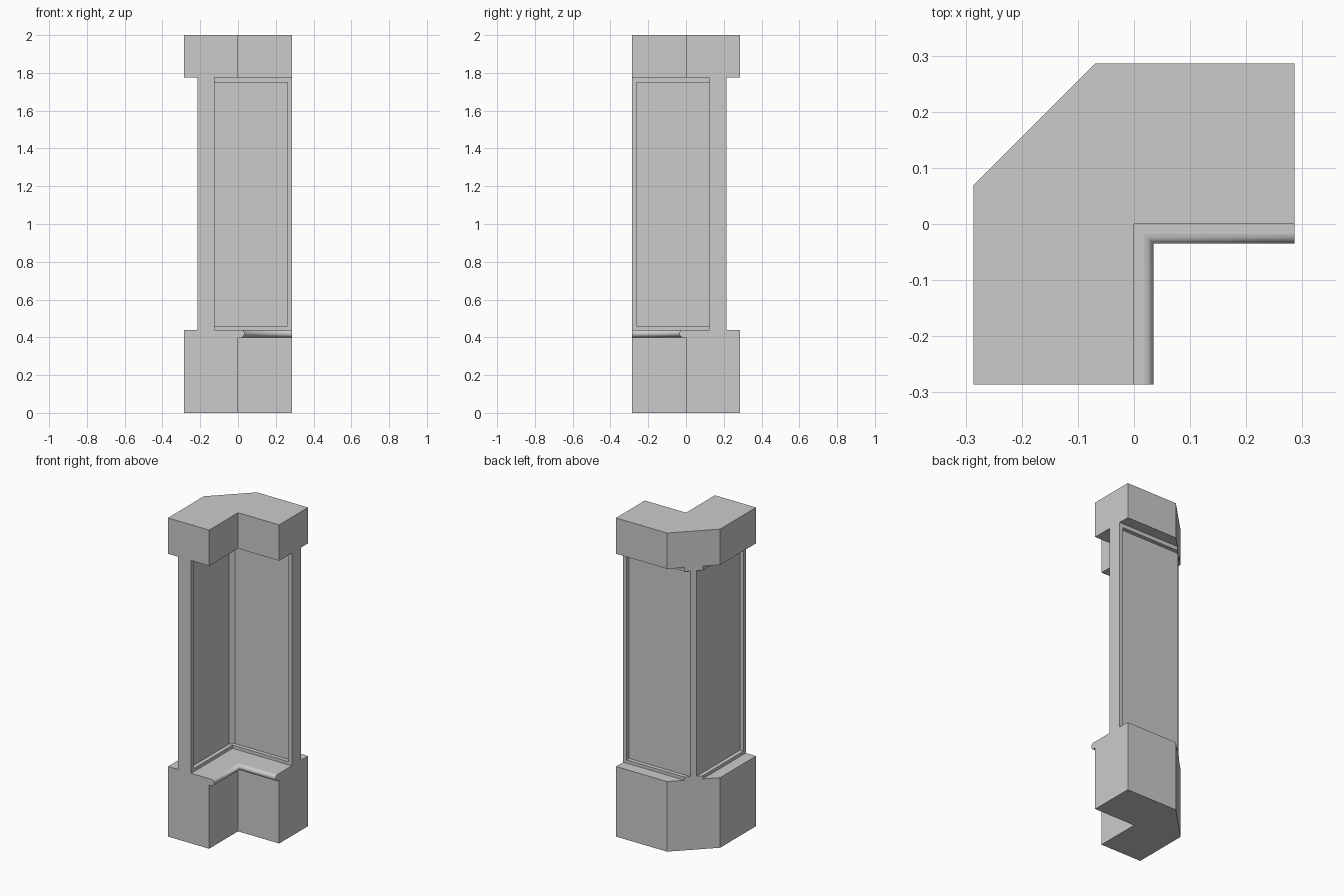
import bpy, bmesh, math

if "Cube" in bpy.data.objects:
    bpy.data.objects.remove(bpy.data.objects["Cube"])

H = 0.286       # half width of the footprint
CUT = 0.355     # outer corner is cut along y - x = CUT


def outline(inner, outer, end=H, bevel=0.0):
    """L-shaped wall strip with a chamfered outer corner (and optional inner one)."""
    i, o = inner, outer
    corner = [(-i, i - bevel), (-i + bevel, i)] if bevel else [(-i, i)]
    return ([(-o, -end), (-i, -end)] + corner +
            [(end, i), (end, o), (o - CUT, o), (-o, CUT - o)])


def loft(name, rings, nose=False):
    """Stack of (z, outline) rings skinned into a closed solid."""
    bm = bmesh.new()
    vs = [[bm.verts.new((x, y, z)) for x, y in pts] for z, pts in rings]
    n = len(vs[0])
    bm.faces.new(vs[0][::-1])
    bm.faces.new(vs[-1])
    for a, b in zip(vs, vs[1:]):
        for k in range(n):
            j = (k + 1) % n
            f = bm.faces.new((a[k], a[j], b[j], b[k]))
            f.smooth = nose and k in (1, 2)
    for e in bm.edges:
        e.smooth = (all(f.smooth for f in e.link_faces)
                    and e.calc_face_angle(0) < math.radians(40))
    bmesh.ops.recalc_face_normals(bm, faces=bm.faces)
    me = bpy.data.meshes.new(name)
    bm.to_mesh(me)
    bm.free()
    ob = bpy.data.objects.new(name, me)
    bpy.context.collection.objects.link(ob)
    return ob


def prism(name, pts, z0, z1):
    return loft(name, [(z0, pts), (z1, pts)])


# Solid wall base and top lintel
prism("wall_base", outline(0, H), 0.0, 0.40)
prism("top_lintel", outline(0, H), 1.775, 2.0)

# Sill slab with a rounded inner nose
SEG = 10
rings = []
for s in range(SEG + 1):
    t = -math.pi / 2 + math.pi * s / SEG
    rings.append((0.42 + 0.02 * math.sin(t), outline(-(0.018 + 0.017 * math.cos(t)), H)))
loft("sill", rings, nose=True)

# Window pane, bevelled at the corner
prism("window_pane", outline(0.15, 0.19, 0.27, 0.025), 0.44, 1.775)

# Bottom and top frame rails
for name, z0, z1 in (("bottom_rail", 0.44, 0.46), ("top_rail", 1.75, 1.775)):
    prism(name, outline(0.125, 0.215, 0.262), z0, z1)

# End posts, mirrored across the diagonal
post = [(0.262, 0.125), (H, 0.125), (H, 0.215), (0.262, 0.215)]
prism("right_end_post", post, 0.44, 1.775)
prism("front_end_post", [(-y, -x) for x, y in post], 0.44, 1.775)
